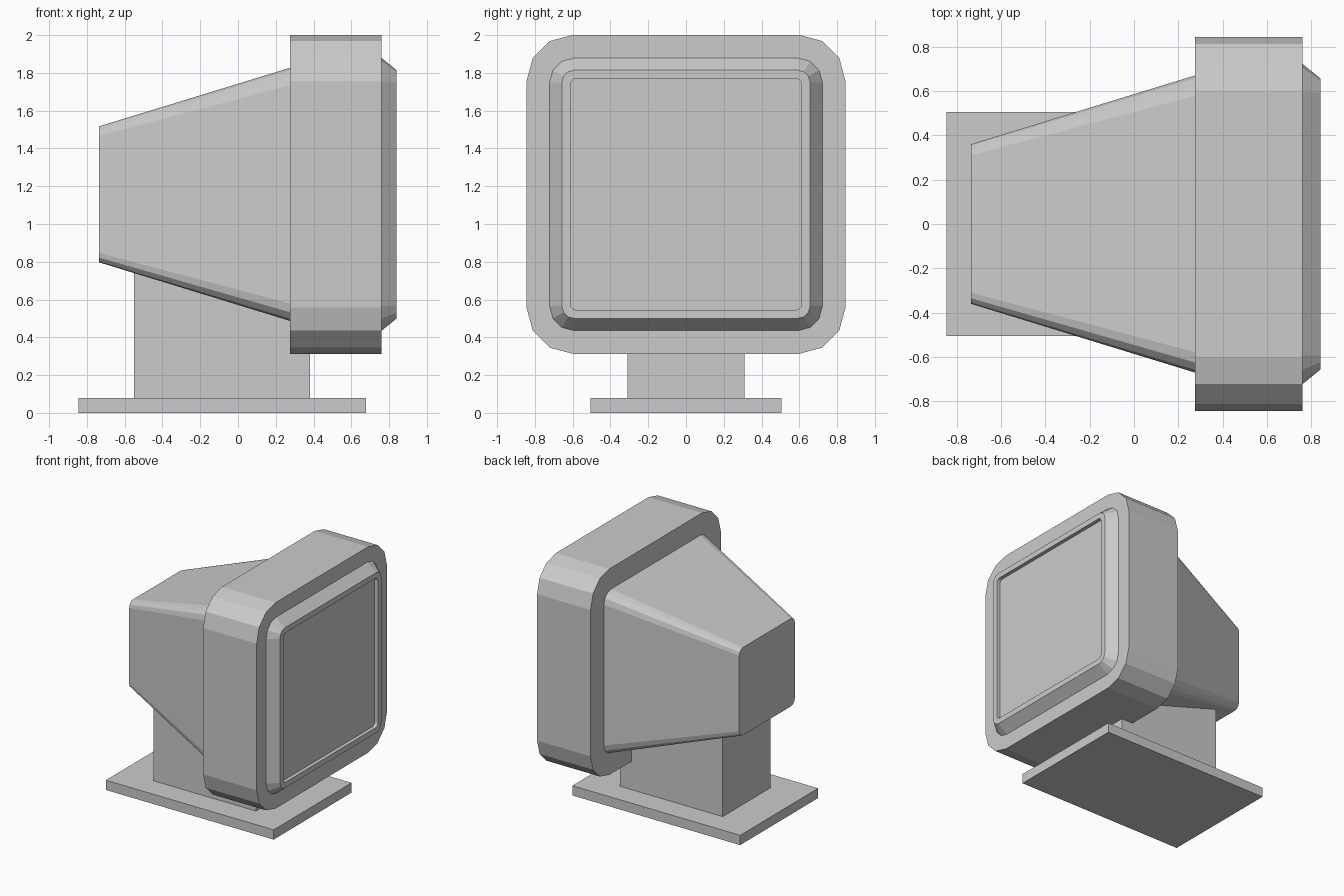
import bpy, bmesh
from math import cos, sin, pi

if "Cube" in bpy.data.objects:
    bpy.data.objects.remove(bpy.data.objects["Cube"])

ZC = 1.157  # height of the screen axis


def make_object(name, bm):
    bmesh.ops.recalc_face_normals(bm, faces=bm.faces)
    mesh = bpy.data.meshes.new(name)
    bm.to_mesh(mesh)
    bm.free()
    obj = bpy.data.objects.new(name, mesh)
    bpy.context.collection.objects.link(obj)
    return obj


def box(name, x0, x1, half_y, z0, z1):
    bm = bmesh.new()
    bmesh.ops.create_cube(bm, size=1)
    for v in bm.verts:
        v.co = ((x0 + x1) / 2 + v.co.x * (x1 - x0), v.co.y * 2 * half_y,
                (z0 + z1) / 2 + v.co.z * (z1 - z0))
    return make_object(name, bm)


def rounded_square(x, half, radius, steps=3):
    """Points of a rounded square facing along x."""
    c = half - radius
    pts = []
    for k, (sy, sz) in enumerate([(1, 1), (-1, 1), (-1, -1), (1, -1)]):
        for i in range(steps + 1):
            a = (k + i / steps) * pi / 2
            pts.append((x, sy * c + radius * cos(a), ZC + sz * c + radius * sin(a)))
    return pts


def loft(name, sections):
    """Closed solid through (x, half size, corner radius) sections."""
    bm = bmesh.new()
    rings = [[bm.verts.new(p) for p in rounded_square(*s)] for s in sections]
    for a, b in zip(rings, rings[1:]):
        n = len(a)
        for i in range(n):
            j = (i + 1) % n
            bm.faces.new((a[i], a[j], b[j], b[i]))
    bm.faces.new(rings[0])
    bm.faces.new(rings[-1])
    return make_object(name, bm)


# Stand
box("base_plate", -0.845, 0.677, 0.505, 0, 0.08)
box("neck", -0.55, 0.38, 0.31, 0.08, 0.80)

# Tapered rear housing
loft("rear_housing", [(-0.735, 0.36, 0.05), (0.275, 0.67, 0.092)])

# Thick rounded bezel
loft("bezel", [(0.275, 0.844, 0.244), (0.76, 0.844, 0.244)])

# Bevelled screen frame with recessed flat screen
loft("screen_frame", [(0.76, 0.722, 0.13), (0.84, 0.657, 0.065),
                      (0.84, 0.612, 0.03), (0.81, 0.612, 0.03)])
